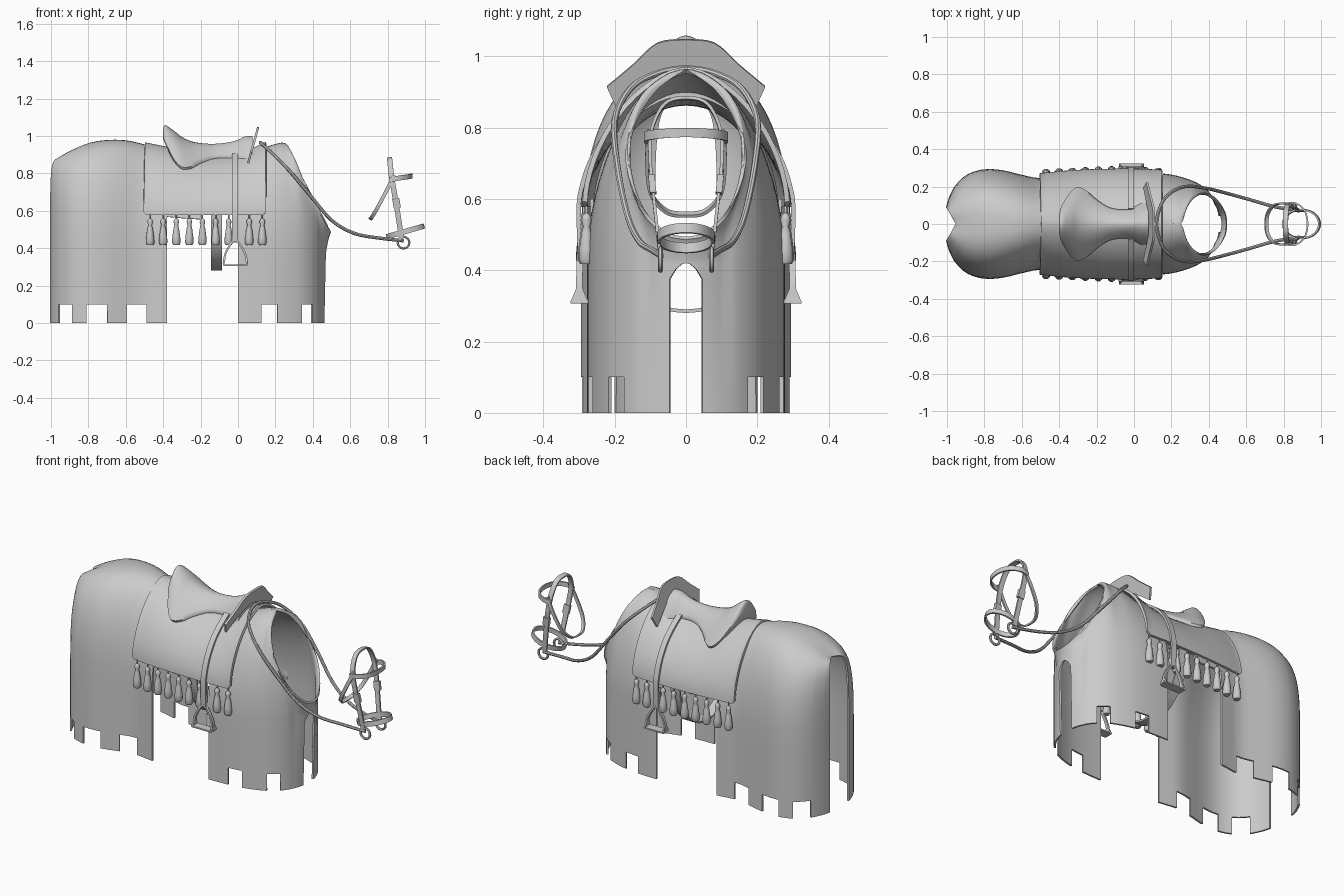
import bpy, bmesh, math
from mathutils import Vector

if "Cube" in bpy.data.objects:
    bpy.data.objects.remove(bpy.data.objects["Cube"])

cloth = bpy.data.materials.new("plain_grey")
cloth.diffuse_color = (0.6, 0.6, 0.6, 1)
cloth.use_nodes = True
cloth.node_tree.nodes["Principled BSDF"].inputs["Base Color"].default_value = cloth.diffuse_color


def finish(name, bm, mirror=False, solid=0, angle=40):
    bmesh.ops.recalc_face_normals(bm, faces=bm.faces)
    me = bpy.data.meshes.new(name)
    bm.to_mesh(me)
    bm.free()
    ob = bpy.data.objects.new(name, me)
    bpy.context.collection.objects.link(ob)
    me.materials.append(cloth)
    if mirror:
        m = ob.modifiers.new("mirror", 'MIRROR')
        m.use_axis = (False, True, False)
        m.merge_threshold = 0.0005
    if solid:
        s = ob.modifiers.new("solid", 'SOLIDIFY')
        s.thickness, s.offset = solid, 0
    bpy.ops.object.select_all(action='DESELECT')
    ob.select_set(True)
    bpy.context.view_layer.objects.active = ob
    if mirror or solid:
        bpy.ops.object.convert(target='MESH')
    bpy.ops.object.shade_smooth_by_angle(angle=math.radians(angle))
    return ob


def spline(k, t, closed=False):
    """Point at knot parameter t on a smooth curve through k."""
    n = len(k)
    i = int(t) if closed else min(int(t), n - 2)
    f = t - i
    p = [k[j % n] if closed else k[max(0, min(n - 1, j))] for j in range(i - 1, i + 3)]
    return [0.5 * (2*b + (c - a)*f + (2*a - 5*b + 4*c - d)*f*f + (3*b - a - 3*c + d)*f**3)
            for a, b, c, d in zip(*p)]


def grid(bm, rows, keep=lambda i, j: True, wrap=False, loop=False):
    v = [[bm.verts.new(p) for p in r] for r in rows]
    R, C = len(v), len(v[0])
    for i in range(R if loop else R - 1):
        for j in range(C if wrap else C - 1):
            if keep(i, j):
                a, b = (i + 1) % R, (j + 1) % C
                bm.faces.new((v[i][j], v[a][j], v[a][b], v[i][b]))
    bmesh.ops.delete(bm, geom=[x for x in bm.verts if not x.link_faces], context='VERTS')
    return v


def sweep(name, pts, prof, side, closed=False, mirror=False, sub=5):
    """Sweep a small cross-section along a smooth path; side is its width direction."""
    n = len(pts) if closed else len(pts) - 1
    path = [Vector(spline(pts, i / sub, closed)) for i in range(n * sub + (0 if closed else 1))]
    rows, L = [], len(path)
    for i, p in enumerate(path):
        a, b = (path[i - 1], path[(i + 1) % L]) if closed else (path[max(i - 1, 0)], path[min(i + 1, L - 1)])
        t = (b - a).normalized()
        w = Vector(side)
        w = (w - t * w.dot(t)).normalized()
        u = t.cross(w)
        rows.append([p + w * c + u * d for c, d in prof])
    bm = bmesh.new()
    v = grid(bm, rows, wrap=True, loop=closed)
    if not closed:
        bm.faces.new(v[0])
        bm.faces.new(v[-1])
    return finish(name, bm, mirror)


def flat(w, t):
    return [(-w/2, -t/2), (w/2, -t/2), (w/2, t/2), (-w/2, t/2)]


def tube(r, n=8):
    return [(r * math.cos(2*math.pi*i/n), r * math.sin(2*math.pi*i/n)) for i in range(n)]


def both(half):
    """Complete a path that ends on the centre plane."""
    return half + [(x, -y, z) for x, y, z in half[-2::-1]]


# Caparison: each knot is hem x, y, then top x, y, z, then arch fullness
KNOTS = [(-1, .088, -.95, 0, .872, 5), (-.985, .14, -.94, 0, .885, 3.6), (-.95, .205, -.91, 0, .905, 3),
         (-.89, .26, -.86, 0, .932, 2.7), (-.80, .288, -.78, 0, .962, 2.6), (-.70, .282, -.69, 0, .974, 2.5),
         (-.60, .258, -.6, 0, .972, 2.35), (-.50, .24, -.5, 0, .95, 2.1), (-.38, .255, -.38, 0, .915, 2.05),
         (-.2, .268, -.2, 0, .87, 2.05), (0, .272, 0, 0, .875, 2.05), (.12, .268, .12, 0, .925, 2),
         (.21, .257, .2, 0, .952, 2), (.28, .238, .25, 0, .957, 2), (.34, .213, .275, .08, .91, 2),
         (.385, .18, .32, .145, .81, 1.8), (.42, .14, .38, .165, .7, 1.6), (.445, .09, .445, .13, .58, 1.4),
         (.457, .045, .487, .06, .505, 1.3), (.465, 0, .495, 0, .49, 1.3)]
NOTCH = [(-.955, -.885), (-.81, -.70), (-.595, -.49), (.125, .21), (.34, .395)]


def knot_at(x):
    lo, hi = 0, len(KNOTS) - 1.0001
    for _ in range(40):
        m = (lo + hi) / 2
        lo, hi = (m, hi) if spline(KNOTS, m)[0] < x else (lo, m)
    return lo


breaks = [knot_at(x) for ab in NOTCH + [(-.38, 0)] for x in ab]
ts = [i / 3 for i in range((len(KNOTS) - 1) * 3 + 1)]
ts = sorted([t for t in ts if min(abs(t - b) for b in breaks) > .12] + breaks)
cols = [spline(KNOTS, t) for t in ts]
cols[-1][1] = cols[-1][3] = 0
LOW, ARC = [0, .1, .21, .32, .42], 16
rows = []
for x, y, tx, ty, tz, n in cols:
    slit = x > .44 and y < .05
    r = []
    for z in LOW:
        k = z / .42 * .3 if x > .43 else 0      # chest leans toward the neck opening
        if slit and z == .42:
            z -= .045 * (y / .045) ** 2
        r.append((x + (tx - x) * k, y, z))
    bx = r[-1][0]
    for i in range(1, ARC + 1):
        a = i / ARC * math.pi / 2
        s, c = math.sin(a) ** (2 / n), max(math.cos(a), 0) ** (2 / n)
        if i == ARC:
            s, c = 1, 0
        r.append((tx + (bx - tx) * c, ty + (y - ty) * c, .42 + (tz - .42) * s))
    rows.append(r)


def keep(i, j):
    x = (cols[i][0] + cols[i + 1][0]) / 2
    if j == 0 and any(a < x < b for a, b in NOTCH):
        return False
    if -.38 < x < 0 and rows[i][j + 1][2] < .6:
        return False
    return not (j < len(LOW) - 1 and x > .45 and cols[i][1] < .047)


bm = bmesh.new()
grid(bm, rows, keep)
finish("caparison", bm, mirror=True, solid=.01)

# Saddle cloth
CLOTH = [(-.497, .264, .959), (-.38, .277, .935), (-.2, .287, .893), (0, .289, .90), (.15, .283, .963)]
rows = []
for q in range(21):
    x, w, top = spline(CLOTH, q / 5)
    hem = .592 if q in (0, 20) else .577
    r = []
    for i in range(17):
        a = i / 16 * math.pi / 2
        c = math.cos(a) ** (2 / 1.7) if i < 16 else 0
        r.append((x - .008 * (1 - i / 16) * (1 if q < 3 else 0), w * c, hem + (top - hem) * math.sin(a) ** (2 / 1.7)))
    rows.append(r)
bm = bmesh.new()
grid(bm, rows)
finish("saddle_cloth", bm, mirror=True, solid=.014)

# Tassels along the cloth hem
PROF = [(.004, .585), (.004, .56), (.012, .552), (.015, .54), (.01, .522), (.015, .505), (.021, .46),
        (.023, .43), (.017, .418), (0.001, .418)]
bm = bmesh.new()
for x in (-.47, -.40, -.33, -.26, -.19, -.12, -.05, .06, .13):
    y = .272 + .016 * (1 - abs(x + .1) / .4)
    grid(bm, [[(x + r * math.cos(k * math.pi / 5), y + r * math.sin(k * math.pi / 5), z) for k in range(10)]
              for r, z in PROF], wrap=True)
finish("tassels", bm, mirror=True)

# Saddle seat: x, half width, centre height, wing edge height
SEAT = [(-.402, .03, 1.03, 1.01), (-.39, .09, 1.058, .975), (-.345, .165, 1.03, .88), (-.30, .197, .995, .835),
        (-.25, .175, .972, .838), (-.2, .132, .962, .865), (-.13, .088, .958, .89), (-.05, .077, .966, .895),
        (.0, .09, .98, .885), (.04, .12, .998, .862), (.078, .135, 1.0, .85)]
rows = []
for q in range(41):
    x, w, zc, ze = spline(SEAT, q / 4)
    under = max(ze - .004, min(.9, zc - .02))
    up = [(x, w * s, zc - (zc - ze) * abs(s) ** 1.8) for s in [i / 8 for i in range(-8, 9)]]
    dn = [(x, w * s * .96, ze - .012 + (under - ze) * (1 - s * s)) for s in [i / 8 for i in range(8, -9, -1)]]
    rows.append(up + dn)
bm = bmesh.new()
v = grid(bm, rows, wrap=True)
bm.faces.new(v[0])
bm.faces.new(v[-1])
finish("saddle_seat", bm, angle=60)

# Pommel plate
UP = [(0, 1.047), (.08, 1.037), (.15, .975), (.222, .915)]
DOWN = [(0, .965), (.07, .945), (.13, .905), (.195, .855)]
bm = bmesh.new()
grid(bm, [[(.05 + (z - .84) * .28, y, z) for y, z in (spline(k, i / 4) for i in range(13))] for k in (UP, DOWN)])
finish("pommel_plate", bm, mirror=True, solid=.012)

# Girth
girth = [(-.115, .265 * math.cos(a), .6 - .315 * math.sin(a)) for a in [i * math.pi / 12 for i in range(13)]]
sweep("girth", girth, flat(.06, .01), (1, 0, 0), sub=2)

# Stirrup leathers and stirrups
sweep("stirrup_leather", [(-.015, .08, .903), (-.015, .155, .85), (-.015, .213, .795), (-.015, .264, .715),
                          (-.015, .292, .635), (-.015, .301, .57), (-.015, .297, .435)],
      flat(.032, .012), (1, 0, 0), mirror=True)
sweep("leather_loop", [(-.015, .275, .55), (-.015, .282, .49), (-.015, .29, .43)], flat(.028, .01), (1, 0, 0), mirror=True)
sweep("stirrup_arch", [(-.077, .299, .315), (-.07, .299, .36), (-.05, .298, .405), (-.015, .296, .445),
                       (.02, .298, .405), (.042, .299, .36), (.049, .299, .315)], flat(.018, .01), (0, 1, 0), mirror=True)
sweep("stirrup_tread", [(-.078, .299, .31), (.05, .299, .31)], flat(.05, .008), (0, 1, 0), mirror=True, sub=1)
bm = bmesh.new()
for x, lean in ((-.077, .006), (.049, -.006)):
    grid(bm, [[(x + lean, .299 - .009, .348), (x + lean, .299 + .009, .348)], [(x, .274, .31), (x, .324, .31)]])
finish("stirrup_flare", bm, mirror=True, solid=.009)

# Reins
rein = [(.885, .07, .44), (.75, .093, .455), (.62, .13, .48), (.5, .163, .55), (.38, .192, .69),
        (.27, .2, .82), (.18, .155, .91), (.135, .08, .952), (.12, 0, .965)]
sweep("reins", both(rein), tube(.009), (.1, .05, 1), sub=4)

# Bridle straps
sweep("cheek_and_crown_strap", both([(.875, .074, .45), (.855, .088, .58), (.835, .1, .7), (.82, .097, .79),
                                     (.812, .06, .865), (.81, 0, .882)]), flat(.028, .009), (1, 0, .15))
sweep("brow_band", both([(.81, .108, .765), (.86, .112, .775), (.91, .075, .782), (.928, 0, .786)]), flat(.026, .009), (0, 0, 1))
sweep("throat_strap", both([(.835, .105, .79), (.79, .11, .7), (.745, .098, .615), (.715, .055, .565), (.708, 0, .556)]),
      flat(.02, .009), (.87, 0, -.5))
nose = [(.895 + .097 * math.cos(a), .077 * math.sin(a), .49 + .028 * math.cos(a)) for a in [i * math.pi / 8 for i in range(16)]]
sweep("nose_band", nose, flat(.028, .009), (-.28, 0, .96), closed=True, sub=2)
sweep("cheek_buckle", [(.852, .092, .615), (.843, .097, .665)], flat(.038, .018), (1, 0, .15), mirror=True, sub=1)

# Bit
ring = [(.885 + .031 * math.cos(a), .072, .43 + .031 * math.sin(a)) for a in [i * math.pi / 8 for i in range(16)]]
sweep("bit_ring", ring, tube(.007, 6), (0, 1, 0), closed=True, mirror=True, sub=1)
